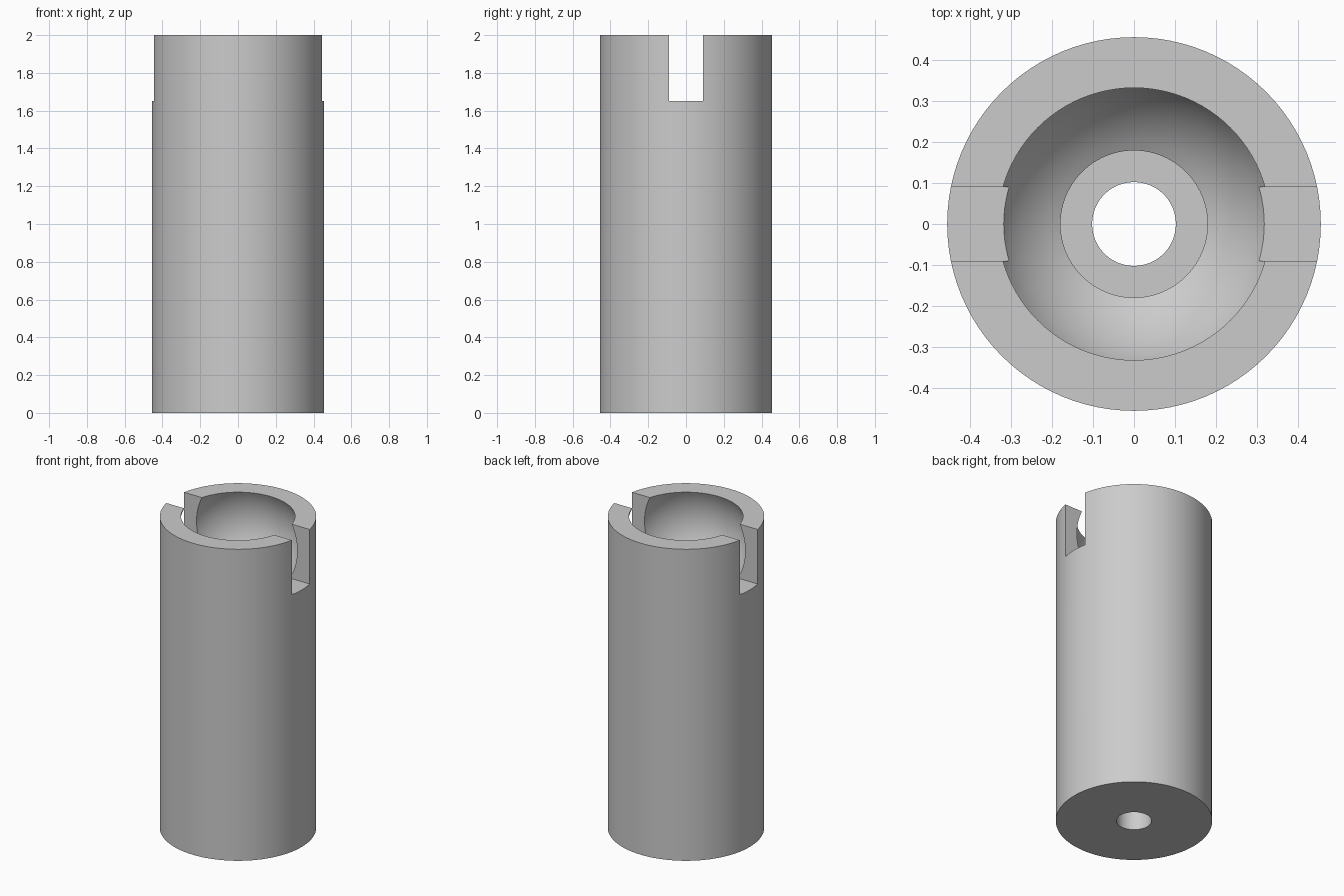
import bpy, bmesh
from math import sin, cos, asin, acos, pi, radians
from mathutils import Matrix

cube = bpy.data.objects.get("Cube")
if cube:
    bpy.data.objects.remove(cube, do_unlink=True)

HEIGHT, RADIUS = 2.0, 0.455
HOLE, BORE, BORE_FLOOR = 0.102, 0.179, 1.42
BALL, BALL_Z = 0.369, 1.838
SLOT_HALF, SLOT_FLOOR = 0.09, 1.65
SEGMENTS = 96

grey = bpy.data.materials.new("plain grey")
grey.use_nodes = True
grey.diffuse_color = (0.6, 0.6, 0.6, 1)
grey.node_tree.nodes["Principled BSDF"].inputs["Base Color"].default_value = (0.6, 0.6, 0.6, 1)


def add_object(name, bm):
    mesh = bpy.data.meshes.new(name)
    bmesh.ops.recalc_face_normals(bm, faces=bm.faces)
    bm.to_mesh(mesh)
    bm.free()
    mesh.materials.append(grey)
    obj = bpy.data.objects.new(name, mesh)
    bpy.context.collection.objects.link(obj)
    return obj


# Cross-section: outer wall, ball socket, screw recess and through hole
start = asin(BORE / BALL)
end = pi - acos((HEIGHT - BALL_Z) / BALL)
steps = 24
socket = []
for i in range(steps + 1):
    a = start + (end - start) * i / steps
    socket.append((BALL * sin(a), BALL_Z - BALL * cos(a)))
socket[-1] = (socket[-1][0], HEIGHT)
profile = [(HOLE, 0), (RADIUS, 0), (RADIUS, HEIGHT)]
profile += socket[::-1] + [(BORE, BORE_FLOOR), (HOLE, BORE_FLOOR)]

# Sleeve, turned around the vertical axis
bm = bmesh.new()
verts = [bm.verts.new((r, 0, z)) for r, z in profile]
edges = [bm.edges.new((v, verts[(i + 1) % len(verts)])) for i, v in enumerate(verts)]
bmesh.ops.spin(bm, geom=verts + edges, axis=(0, 0, 1), cent=(0, 0, 0),
               angle=2 * pi, steps=SEGMENTS, use_duplicate=False)
bmesh.ops.remove_doubles(bm, verts=bm.verts, dist=0.0001)
sleeve = add_object("socket_sleeve", bm)

# Cutter for the cross slot through both sides of the rim
bm = bmesh.new()
bmesh.ops.create_cube(bm, size=1, matrix=Matrix.Translation((0, 0, SLOT_FLOOR + 0.5))
                      @ Matrix.Diagonal((2 * HEIGHT, 2 * SLOT_HALF, 1, 1)))
cutter = add_object("slot_cutter", bm)
cutter.hide_render = True

cut = sleeve.modifiers.new("slot", "BOOLEAN")
cut.operation = "DIFFERENCE"
cut.solver = "EXACT"
cut.object = cutter

bpy.ops.object.select_all(action="DESELECT")
sleeve.select_set(True)
bpy.context.view_layer.objects.active = sleeve
bpy.ops.object.modifier_apply(modifier="slot")
bpy.data.objects.remove(cutter, do_unlink=True)
bpy.ops.object.shade_smooth_by_angle(angle=radians(30))
